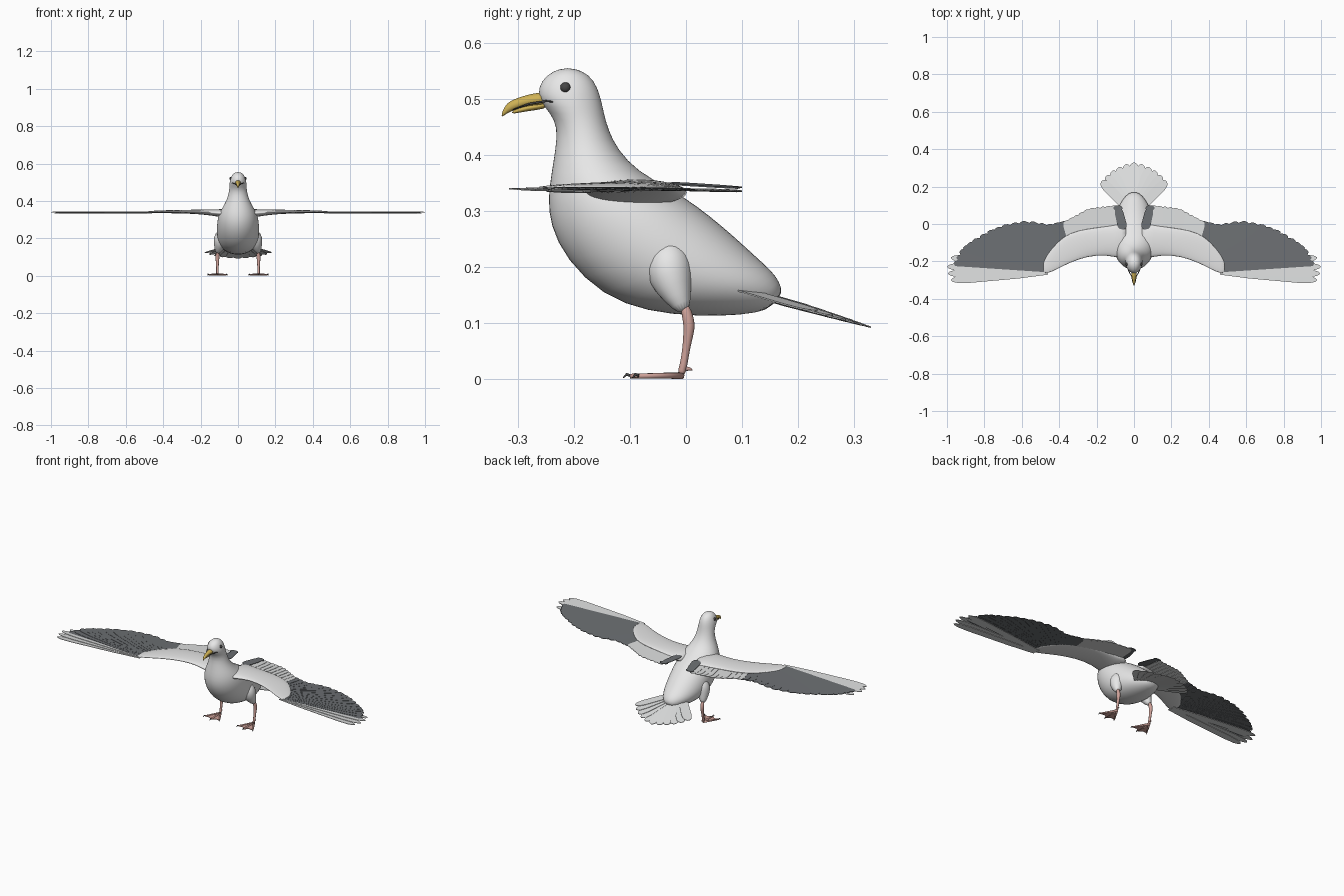
import bpy, bmesh
from math import sin, cos, pi, radians
from mathutils import Vector

cube = bpy.data.objects.get("Cube")
if cube:
    bpy.data.objects.remove(cube)


def material(name, r, g, b):
    mat = bpy.data.materials.new(name)
    mat.use_nodes = True
    mat.diffuse_color = (r, g, b, 1)
    mat.node_tree.nodes["Principled BSDF"].inputs["Base Color"].default_value = (r, g, b, 1)
    return mat


WHITE = material("white plumage", .8, .8, .8)
PALE = material("pale feather", .72, .73, .73)
GREY = material("grey feather", .15, .16, .17)
YELLOW = material("yellow beak", .62, .44, .09)
PINK = material("pink skin", .62, .36, .32)
DARK = material("dark eye", .06, .06, .06)


def finish(name, bm, mat, mirror=False, smooth=True, subdivide=0):
    """Turn a bmesh into an object with its material and modifiers."""
    bmesh.ops.recalc_face_normals(bm, faces=bm.faces)
    mesh = bpy.data.meshes.new(name)
    bm.to_mesh(mesh)
    bm.free()
    mesh.materials.append(mat)
    obj = bpy.data.objects.new(name, mesh)
    bpy.context.collection.objects.link(obj)
    if mirror:
        obj.modifiers.new("Mirror", 'MIRROR')
    if subdivide:
        sub = obj.modifiers.new("Subdivision", 'SUBSURF')
        sub.levels = sub.render_levels = subdivide
    if smooth:
        for poly in mesh.polygons:
            poly.use_smooth = True
    return obj


def ring(centre, a, b, sides):
    """Ellipse of points spanned by the half axes a and b."""
    return [Vector(centre) + a * cos(2 * pi * i / sides) + b * sin(2 * pi * i / sides)
            for i in range(sides)]


def loft(bm, rings):
    loops = [[bm.verts.new(p) for p in points] for points in rings]
    n = len(loops[0])
    for low, high in zip(loops, loops[1:]):
        for i in range(n):
            j = (i + 1) % n
            bm.faces.new((low[i], low[j], high[j], high[i]))
    bm.faces.new(loops[0])
    bm.faces.new(loops[-1])


def tube(bm, path, radii, sides=10):
    """Round limb along a path with a radius at each point."""
    pts = [Vector(p) for p in path]
    rings = []
    for i, (p, r) in enumerate(zip(pts, radii)):
        along = (pts[min(i + 1, len(pts) - 1)] - pts[max(i - 1, 0)]).normalized()
        helper = Vector((0, 0, 1)) if abs(along.z) < .8 else Vector((0, 1, 0))
        a = along.cross(helper).normalized()
        rings.append(ring(p, a * r, along.cross(a) * r, sides))
    loft(bm, rings)


def plate(bm, points, thickness):
    """Flat outline given a small thickness."""
    drop = Vector((0, 0, thickness))
    top = [bm.verts.new(p) for p in points]
    low = [bm.verts.new(p - drop) for p in points]
    bm.faces.new(top)
    bm.faces.new(low[::-1])
    for i in range(len(top)):
        j = (i + 1) % len(top)
        bm.faces.new((top[i], low[i], low[j], top[j]))


FEATHER = ((0, .3), (.3, .46), (.8, .5), (.93, .4), (.98, .22))


def feather(bm, base, tip, width, roll=.003):
    base, tip = Vector(base), Vector(tip)
    along = tip - base
    side = along.cross(Vector((0, 0, 1))).normalized() * width
    side.z = roll
    right = [base + along * t + side * w for t, w in FEATHER]
    left = [base + along * t - side * w for t, w in FEATHER]
    plate(bm, right + [tip] + left[::-1], .0025)


def along_line(points, t):
    """Point at fraction t of a polyline, spaced evenly by index."""
    s = t * (len(points) - 1)
    i = min(int(s), len(points) - 2)
    return Vector(points[i]).lerp(Vector(points[i + 1]), s - i)


# Body, neck and head: front y, front z, back y, back z, half width
BODY = (
    (-.222, .555, -.2, .555, .012), (-.25, .543, -.172, .544, .03),
    (-.264, .52, -.157, .52, .041), (-.263, .497, -.15, .495, .046),
    (-.243, .476, -.145, .47, .046), (-.229, .45, -.138, .445, .049),
    (-.233, .41, -.122, .41, .058), (-.24, .37, -.085, .37, .08),
    (-.247, .325, -.03, .342, .102), (-.244, .275, .02, .31, .112),
    (-.215, .213, .065, .274, .115), (-.15, .149, .1, .243, .112),
    (-.07, .12, .13, .215, .1), (.02, .112, .152, .195, .08),
    (.1, .114, .167, .175, .053), (.15, .124, .173, .152, .025))
bm = bmesh.new()
rings = []
for fy, fz, by, bz, w in BODY:
    front, back = Vector((0, fy, fz)), Vector((0, by, bz))
    rings.append(ring((front + back) / 2, Vector((w, 0, 0)), (back - front) / 2, 24))
loft(bm, rings)
finish("body", bm, WHITE, subdivide=1)

# Hooked upper beak and shorter lower beak: y, z, half width, half height
UPPER = ((-.245, .5, .02, .015), (-.28, .498, .012, .011), (-.303, .491, .009, .01),
         (-.32, .484, .007, .01), (-.329, .47, .002, .004))
LOWER = ((-.245, .489, .015, .007), (-.285, .484, .008, .006), (-.312, .475, .004, .003))
for name, rows in (("upper_beak", UPPER), ("lower_beak", LOWER)):
    bm = bmesh.new()
    loft(bm, [ring((0, y, z), Vector((w, 0, 0)), Vector((0, 0, h)), 12) for y, z, w, h in rows])
    finish(name, bm, YELLOW, subdivide=1)

# Mouth line and eyes
bm = bmesh.new()
tube(bm, ((.04, -.222, .494), (.029, -.25, .496), (.013, -.28, .491), (.008, -.308, .481)),
     (.001, .002, .002, .001), 6)
finish("mouth_line", bm, DARK, mirror=True)
bm = bmesh.new()
bmesh.ops.create_uvsphere(bm, u_segments=16, v_segments=10, radius=.0095)
bmesh.ops.translate(bm, verts=bm.verts, vec=(.036, -.215, .52))
finish("eyes", bm, DARK, mirror=True)

# Wing arms: x, leading y, trailing y, half thickness, height
ARM = ((.03, -.2, .02, .03, .33), (.1, -.175, -.005, .02, .336), (.2, -.165, -.018, .012, .342),
       (.3, -.19, -.032, .01, .343), (.38, -.226, -.065, .008, .343),
       (.44, -.258, -.13, .007, .342), (.49, -.272, -.2, .004, .341))
bm = bmesh.new()
loft(bm, [ring((x, (a + b) / 2, z), Vector((0, (b - a) / 2, 0)), Vector((0, 0, h)), 16)
          for x, a, b, h, z in ARM])
finish("wing_arms", bm, WHITE, mirror=True, subdivide=1)

# Pale inner flight feathers
bm = bmesh.new()
for i in range(10):
    t = i / 9
    tip = along_line(((.11, .1, .337), (.24, .085, .338), (.36, .02, .339)), t)
    feather(bm, (.09 + .24 * t, -.07 - .03 * t, .341), tip, .05)
finish("inner_feathers", bm, PALE, mirror=True, smooth=False)

# Grey shoulder feathers lying along the back
bm = bmesh.new()
feather(bm, (.088, .095, .343), (.058, -.03, .351), .05)
plate(bm, ring((.086, .085, .344), Vector((.025, 0, 0)), Vector((0, .015, 0)), 12), .003)
bmesh.ops.scale(bm, verts=bm.verts, vec=(1, 1, 1))
finish("shoulder_feathers", bm, GREY, mirror=True, smooth=False)

# Grey outer flight feathers fanned around the wrist
TIPS = ((.38, .015, .339), (.48, -.01, .339), (.59, .01, .339), (.7, -.01, .339),
        (.79, -.045, .34), (.88, -.1, .34), (.93, -.14, .341), (.965, -.21, .341))
ROOTS = ((.36, -.1, .342), (.42, -.14, .342), (.48, -.2, .342), (.48, -.24, .342))
bm = bmesh.new()
for i in range(17):
    feather(bm, along_line(ROOTS, i / 16), along_line(TIPS, i / 16), .062)
finish("outer_feathers", bm, GREY, mirror=True, smooth=False)

# Pale leading flight feathers
bm = bmesh.new()
for y, tip in ((-.235, (.98, -.18, .336)), (-.245, (1, -.228, .342)),
               (-.25, (.995, -.265, .341)), (-.257, (.98, -.3, .34))):
    feather(bm, (.46, y, tip[2]), tip, .046)
finish("leading_feathers", bm, PALE, mirror=True, smooth=False)

# Tail fan sloping down behind the body
bm = bmesh.new()
for i in range(11):
    angle = radians(-44 + 8.8 * i)
    reach = .28 - .03 * abs(i - 5) / 5
    y = .05 + reach * cos(angle)
    feather(bm, (0, .05, .176), (reach * sin(angle), y, .19 - .29 * y), .055, .002)
finish("tail_fan", bm, PALE, smooth=False)

# Feathered thighs
bm = bmesh.new()
tube(bm, ((.075, -.03, .25), (.083, -.032, .215), (.092, -.028, .18), (.104, -.014, .145),
          (.109, -.002, .12)), (.02, .043, .042, .024, .011), 16)
finish("thighs", bm, WHITE, mirror=True, subdivide=1)

# Bare legs with a knobbly joint and a small hind toe
bm = bmesh.new()
tube(bm, ((.108, -.003, .135), (.11, .005, .105), (.11, .006, .09), (.11, .001, .06),
          (.11, -.004, .025), (.11, -.01, .006)), (.009, .011, .011, .007, .007, .008))
tube(bm, ((.11, -.004, .018), (.11, .006, .02), (.11, .012, .016)), (.005, .004, .001), 8)
finish("legs", bm, PINK, mirror=True, subdivide=1)

# Webbed feet with three toes and dark claws
toes, claws, webs = bmesh.new(), bmesh.new(), bmesh.new()
heel = Vector((.11, -.006, .007))
ends = [Vector((x, y, .006)) for x, y in ((.063, -.085), (.108, -.1), (.157, -.085))]
for end in ends:
    tube(toes, (heel, heel.lerp(end, .5), end), (.006, .005, .004), 8)
    out = (end - heel).normalized()
    tube(claws, (end - out * .004, end + out * .006 + Vector((0, 0, .003)),
                 end + out * .012 - Vector((0, 0, .003))), (.003, .003, .001), 6)
for a, b in zip(ends, ends[1:]):
    notch = heel.lerp((a + b) / 2, .88)
    plate(webs, [heel, a, notch, b], .003)
finish("toes", toes, PINK, mirror=True)
finish("claws", claws, DARK, mirror=True)
finish("foot_webs", webs, PINK, mirror=True, smooth=False)
